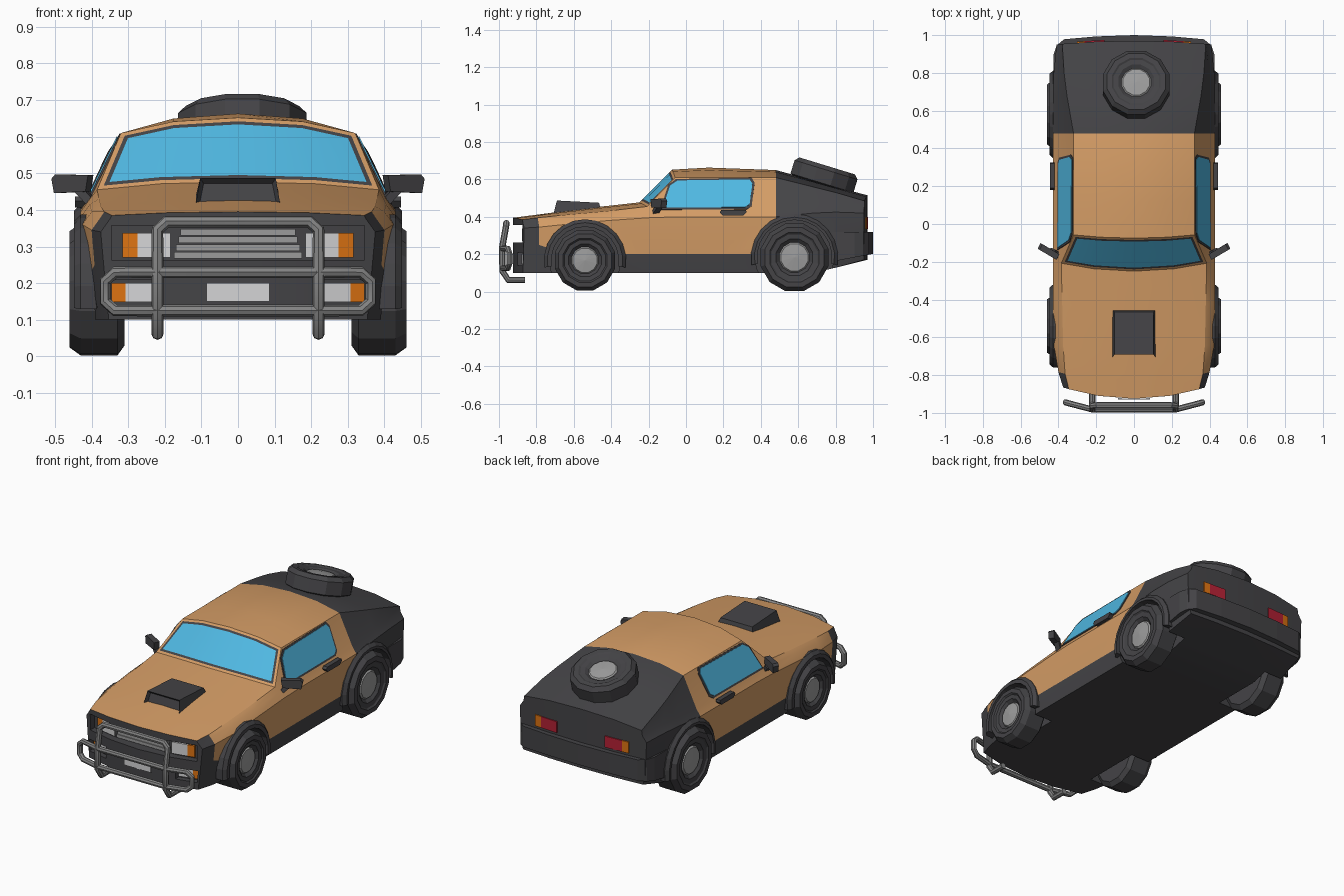
import bpy, bmesh, math
from mathutils import Vector, Matrix

if "Cube" in bpy.data.objects:
    bpy.data.objects.remove(bpy.data.objects["Cube"])

def material(name, *rgb):
    m = bpy.data.materials.new(name)
    m.diffuse_color = (*rgb, 1)
    m.use_nodes = True
    m.node_tree.nodes["Principled BSDF"].inputs["Base Color"].default_value = m.diffuse_color
    return m

DARK = material("dark_plastic", .058, .057, .062)
PAINT = material("orange_paint", .66, .335, .132)
GLASS = material("blue_glass", .08, .48, .76)
STEEL = material("steel_grey", .23, .23, .23)
RIM = material("light_grey", .33, .33, .33)
WHITE = material("white_lamp", .66, .66, .67)
AMBER = material("amber_lamp", .72, .17, .006)
RED = material("red_lamp", .46, .015, .035)

def finish(name, bm, mats):
    bmesh.ops.remove_doubles(bm, verts=bm.verts, dist=1e-5)
    bmesh.ops.recalc_face_normals(bm, faces=bm.faces)
    me = bpy.data.meshes.new(name)
    bm.to_mesh(me)
    bm.free()
    for m in mats:
        me.materials.append(m)
    ob = bpy.data.objects.new(name, me)
    bpy.context.collection.objects.link(ob)
    return ob

def select(ob):
    bpy.ops.object.select_all(action='DESELECT')
    bpy.context.view_layer.objects.active = ob
    ob.select_set(True)

def shade(ob, deg):
    select(ob)
    bpy.ops.object.shade_smooth_by_angle(angle=math.radians(deg))

def loft(bm, rings):
    """Skin closed rings; returns vertices and faces[ring][strip]."""
    vs = [[bm.verts.new(p) for p in r] for r in rings]
    n = len(rings[0])
    fs = [[bm.faces.new((a[j], a[(j + 1) % n], b[(j + 1) % n], b[j])) for j in range(n)]
          for a, b in zip(vs, vs[1:])]
    return vs, fs

def prism(name, pts, vec, mat, sides=(1,)):
    """Polygon pushed along vec; sides (1, -1) mirrors it in x."""
    bm = bmesh.new()
    for s in sides:
        flip = Matrix.Diagonal((s, 1, 1))
        a = [flip @ Vector(p) for p in pts]
        b = [flip @ (Vector(p) + Vector(vec)) for p in pts]
        vs, _ = loft(bm, [a, b])
        bm.faces.new(vs[0])
        bm.faces.new(vs[1])
    return finish(name, bm, [mat])

BOTH = (1, -1)

# Body shell: y, bow, half width, shoulder z, roof edge x and z, centre z
stations = [
    (-.85, .075, .375, .34, .345, .385, .395),
    (-.78, .05, .40, .345, .365, .395, .407),
    (-.64, .03, .425, .36, .375, .41, .428),
    (-.42, .03, .43, .38, .38, .43, .455),
    (-.20, .05, .43, .395, .385, .455, .477),
    (-.045, .03, .43, .40, .32, .61, .652),
    (.12, 0, .43, .40, .32, .61, .663),
    (.48, 0, .43, .40, .32, .61, .65),
    (.68, 0, .43, .42, .355, .56, .595),
    (.80, 0, .425, .425, .37, .53, .56),
    (.95, -.02, .41, .42, .38, .485, .515)]
rings = []
for y, bow, w, zh, xe, ze, zc in stations:
    zb = .10 + max(0, y - .7) * .28
    zs = .25 if y < -.7 else max(.20, zb + .05)
    half = [(0, zb), (.5 * w, zb), (w - .022, zb), (w - .008, zs), (w, zh), (w - .025, zh + .035), (xe, ze),
            (.55 * xe, ze + .75 * (zc - ze)), (0, zc)]
    ring = half + [(-x, z) for x, z in half[7:0:-1]]
    rings.append([(x, y - bow * (1 - (x / .42) ** 2), z) for x, z in ring])
bm = bmesh.new()
vs, fs = loft(bm, rings)
for i, row in enumerate(fs):
    for j, f in enumerate(row):
        k = min(j, 15 - j)
        f.material_index = 0 if k <= 2 or i >= 7 or (i == 0 and k <= 5) else 1
for end in (vs[0], vs[-1]):
    for half in (end[:9], [end[-q % 16] for q in range(9)]):
        bm.faces.new([half[q] for q in (0, 1, 7, 8)])
        bm.faces.new(half[1:8])
# Windscreen inset with a dark seal
screen = fs[4][6:10]
bmesh.ops.recalc_face_normals(bm, faces=bm.faces)
bmesh.ops.inset_region(bm, faces=screen, thickness=.014, use_even_offset=True, use_boundary=True)
seal = bmesh.ops.inset_region(bm, faces=screen, thickness=.012, use_even_offset=True, use_boundary=True)
for f in seal["faces"]:
    f.material_index = 0
for f in screen:
    f.material_index = 2
body = finish("body_shell", bm, [DARK, PAINT, GLASS])

# Cutters: wheel arches, headlight recess, bumper lamp recesses
wheels = {"front": (-.54, .167, .167, .18, .22), "rear": (.58, .183, .187, .2, .233)}
cutters = []
for y, z, r, ri, ro in wheels.values():
    ring = [(.29, y + (ri + .01) * math.cos(a * math.pi / 12), z + (ri + .01) * math.sin(a * math.pi / 12))
            for a in range(24)]
    for s in BOTH:
        cutters.append(prism("arch_cutter", ring, (.4, 0, 0), DARK, (s,)))
plan = [(.345, -1.05), (.345, -.835), (.2, -.865)]
plan += [(-x, y) for x, y in plan[::-1]]
cutters.append(prism("grille_cutter", [(x, y, .263) for x, y in plan], (0, 0, .094), DARK))
lamp_plan = [(.225, -1.05), (.35, -1.05), (.35, -.835), (.225, -.87)]
for s in BOTH:
    cutters.append(prism("lamp_cutter", [(x, y, .14) for x, y in lamp_plan], (0, 0, .068), DARK, (s,)))
for c in cutters:
    c.hide_render = True
    m = body.modifiers.new("cut", 'BOOLEAN')
    m.operation, m.solver, m.object = 'DIFFERENCE', 'EXACT', c
    select(body)
    bpy.ops.object.modifier_apply(modifier=m.name)
    bpy.data.objects.remove(c)
shade(body, 25)

# Side windows with dark frames
win = [(-.125, .447), (-.085, .565), (-.045, .592), (.34, .598), (.355, .575), (.34, .465), (.315, .449)]
nrm = Vector((.9, 0, .437))
def window(name, grow_y, grow_z, lift, mat):
    pts = []
    for y, z in win:
        y, z = .115 + (y - .115) * grow_y, .523 + (z - .523) * grow_z
        pts.append(Vector((.405 - (z - .435) * .486, y, z)) - nrm * .003)
    prism(name, pts, nrm * (lift + .003), mat, BOTH)
window("side_window_frames", 1.05, 1.13, .003, DARK)
window("side_windows", 1, 1, .006, GLASS)

# Wheels: radius and depth fractions turned around the axle
def wheel(name, r, depth, matrix):
    prof = [(0, 0), (.85, 0), (1, .13), (1, .8), (.88, 1), (.73, 1), (.68, .95), (.54, .93), (.44, .82),
            (.40, .88), (0, .93)]
    bm = bmesh.new()
    turn = [(a + .5) * math.pi / 6 for a in range(12)]
    _, faces = loft(bm, [[(p * r * math.cos(a), p * r * math.sin(a), d * depth) for a in turn]
                         for p, d in prof])
    for row in faces[8:]:
        for f in row:
            f.material_index = 1
    bm.transform(matrix)
    finish(name, bm, [DARK, RIM])

for end, (y, z, r, ri, ro) in wheels.items():
    for s, side in ((1, "right"), (-1, "left")):
        wheel(f"{end}_{side}_wheel", r, .15,
              Matrix.Translation((s * .31, y, z)) @ Matrix.Rotation(s * math.pi / 2, 4, 'Y'))
    # Wheel arch flares
    bm = bmesh.new()
    for s in BOTH:
        arc = []
        for k in range(13):
            a = math.radians(-10 + k * 200 / 12)
            arc.append([(s * x, y + q * math.cos(a), z + q * math.sin(a)) for q, x in
                        ((ri, .36), (ri, .448), (ro - .018, .448), (ro, .43), (ro, .36))])
        v, _ = loft(bm, arc)
        bm.faces.new(v[0])
        bm.faces.new(v[-1])
    finish(f"{end}_arch_flares", bm, [DARK])
tilt = Matrix.Rotation(math.radians(-17), 4, 'X')
wheel("spare_wheel", .182, .11, Matrix.Translation((.012, .755, .672)) @ tilt @ Matrix.Translation((0, 0, -.11)))

# Bonnet scoop with recessed mouth
def rect(w, y0, z0, y1, z1):
    return [(-w, y0, z0), (w, y0, z0), (w, y1, z1), (-w, y1, z1)]
bm = bmesh.new()
v, f = loft(bm, [rect(.12, -.715, .39, -.45, .42), rect(.103, -.69, .487, -.465, .475)])
bm.faces.new(v[0])
bm.faces.new(v[1])
bmesh.ops.recalc_face_normals(bm, faces=bm.faces)
bmesh.ops.inset_individual(bm, faces=[f[0][0]], thickness=.014, depth=-.02)
finish("bonnet_scoop", bm, [DARK])

# Front lamps, grille and plate
def strip(name, a, b, z0, z1, vec, mat, sides=BOTH):
    prism(name, [(*a, z0), (*b, z0), (*b, z1), (*a, z1)], vec, mat, sides)
FWD, BACK = (0, -.009, 0), (0, .008, 0)
strip("headlights", (.185, -.868), (.275, -.85), .27, .337, FWD, WHITE)
strip("headlight_indicators", (.275, -.85), (.315, -.841), .27, .337, FWD, AMBER)
strip("bumper_lamps", (.23, -.868), (.308, -.846), .148, .2, FWD, WHITE)
strip("bumper_indicators", (.308, -.846), (.345, -.836), .148, .2, FWD, AMBER)
for k in range(4):
    z, w = .267 + k * .021, .175 - k * .006
    strip(f"grille_slat_{k + 1}", (-w, -.866), (w, -.866), z, z + .018, FWD, RIM, (1,))
strip("front_plate", (-.086, -.921), (.086, -.921), .15, .2, FWD, WHITE, (1,))

# Rear bumper with rising underside, rear lamps
edge = [(.425, .78), (.425, .90), (.41, .945), (.37, .978), (.2, .993), (0, 1.0)]
edge += [(-x, y) for x, y in edge[-2::-1]]
bumper = prism("rear_bumper", [(x, y, .32) for x, y in edge], (0, 0, -.15), DARK)
for p in bumper.data.vertices:
    if p.co.z < .25:
        p.co.z = .16 + (p.co.y - .78) * .19
strip("rear_lamps", (.155, .966), (.262, .96), .335, .4, BACK, RED)
strip("rear_indicators", (.262, .96), (.302, .957), .335, .4, BACK, AMBER)

# Door mirrors and handles
prism("mirror_heads", [(.417, -.185, .45), (.503, -.135, .446), (.51, -.13, .485), (.5, -.137, .497),
                       (.41, -.19, .495)], (-.015, .03, 0), DARK, BOTH)
prism("mirror_arms", [(.385, -.19, .415), (.41, -.18, .41), (.448, -.155, .45), (.425, -.165, .46)],
      (-.008, .03, 0), DARK, BOTH)
grip = [(.18, .425), (.195, .407), (.305, .407), (.325, .425), (.32, .437), (.19, .437)]
prism("door_handles", [(.42, y, z) for y, z in grip], (.026, 0, 0), DARK, BOTH)

# Bull bar tubes, mirrored from one half path
def tube(name, half, r, cyclic=False):
    pts = half + [(-x, y, z) for x, y, z in half[::-1]]
    cu = bpy.data.curves.new(name, 'CURVE')
    cu.dimensions, cu.bevel_depth, cu.bevel_resolution, cu.use_fill_caps = '3D', r, 2, True
    sp = cu.splines.new('POLY')
    sp.points.add(len(pts) - 1)
    for p, q in zip(sp.points, pts):
        p.co = (*q, 1)
    sp.use_cyclic_u = cyclic
    cu.materials.append(STEEL)
    ob = bpy.data.objects.new(name, cu)
    bpy.context.collection.objects.link(ob)
    select(ob)
    bpy.ops.object.convert(target='MESH')
    shade(bpy.context.object, 40)

tube("bull_bar_hoop", [(.22, -.86, .062), (.22, -.95, .062), (.22, -.982, .11), (.22, -.982, .24),
                       (.22, -.963, .345), (.195, -.96, .368)], .017)
low = [(.22, -.982, .125), (.335, -.952, .125), (.363, -.944, .15)]
tube("bull_bar_loop", [(x, y, .355 - z) for x, y, z in low] + low[::-1], .016, True)
